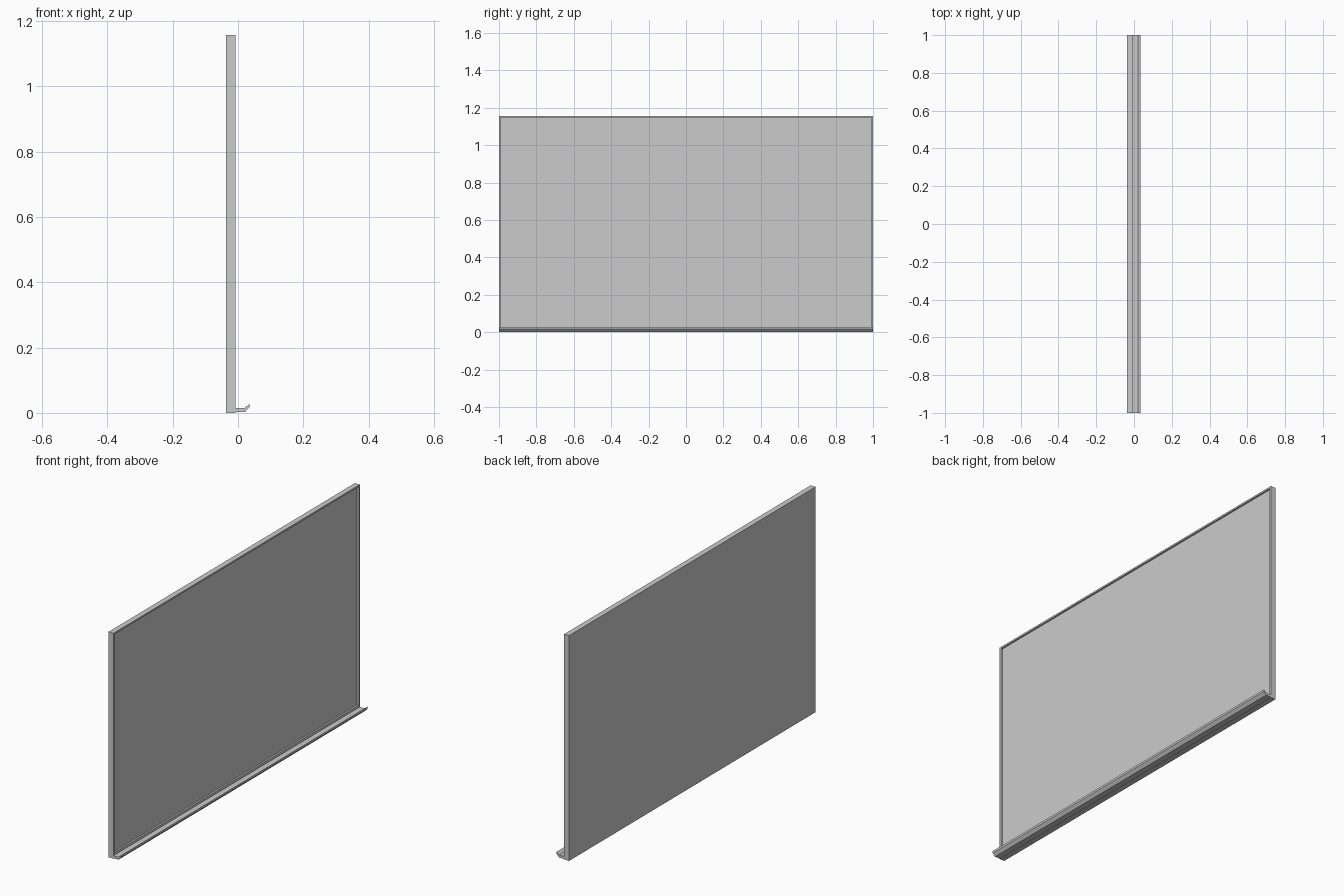
import bpy, bmesh

if "Cube" in bpy.data.objects:
    bpy.data.objects.remove(bpy.data.objects["Cube"])

HALF, HEIGHT = 1.0, 1.157           # half length along y, total height
BACK, FACE, LIP = -0.036, -0.008, 0.035
BORDER, DEPTH = 0.012, 0.009


def extrude_profile(name, profile):
    """Closed prism along y from an (x, z) outline."""
    bm = bmesh.new()
    face = bm.faces.new([bm.verts.new((x, -HALF, z)) for x, z in profile])
    ext = bmesh.ops.extrude_face_region(bm, geom=[face], use_keep_orig=True)
    verts = [g for g in ext["geom"] if isinstance(g, bmesh.types.BMVert)]
    bmesh.ops.translate(bm, verts=verts, vec=(0, 2 * HALF, 0))
    bmesh.ops.recalc_face_normals(bm, faces=bm.faces[:])
    mesh = bpy.data.meshes.new(name)
    bm.to_mesh(mesh)
    bm.free()
    obj = bpy.data.objects.new(name, mesh)
    bpy.context.collection.objects.link(obj)
    return obj


# Framed board: a thin slab whose writing surface is inset and recessed
board = extrude_profile("framed_board", [(BACK, 0), (FACE, 0), (FACE, HEIGHT), (BACK, HEIGHT)])
bm = bmesh.new()
bm.from_mesh(board.data)
front = max(bm.faces, key=lambda f: f.calc_center_median().x)
bmesh.ops.inset_individual(bm, faces=[front], thickness=BORDER)
# Deeper bottom rail above the tray
for v in front.verts:
    if v.co.z < 0.5:
        v.co.z = 0.027
floor = bmesh.ops.extrude_discrete_faces(bm, faces=[front])["faces"][0]
bmesh.ops.translate(bm, verts=floor.verts[:], vec=(-DEPTH, 0, 0))
bmesh.ops.recalc_face_normals(bm, faces=bm.faces[:])
bm.to_mesh(board.data)
bm.free()

# Pen tray with upturned lip
extrude_profile("pen_tray", [
    (FACE, 0.002), (0.021, 0.002), (LIP, 0.017),
    (LIP, 0.028), (0.021, 0.015), (FACE, 0.015),
])
